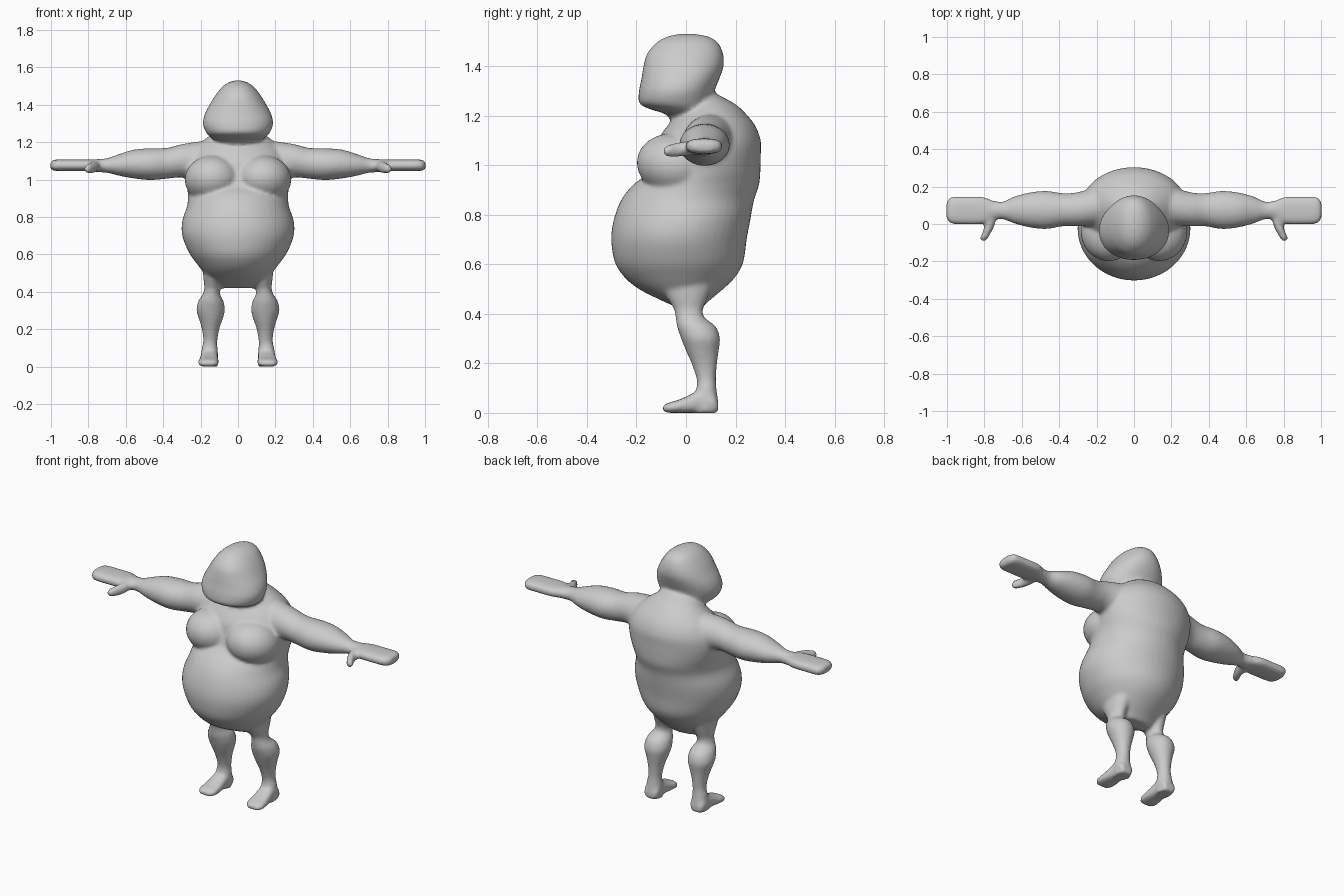
import bpy, bmesh, math
from mathutils import Vector, Matrix

skin = bpy.data.materials.new("grey skin")
skin.diffuse_color = (0.6, 0.6, 0.6, 1)
bm = bmesh.new()


def spline(rows, steps=4):
    """Smoothly fill in between the given cross-sections."""
    rows = [Vector(r) for r in rows]
    out = []
    for i in range(len(rows) - 1):
        a, b, c, d = rows[max(i - 1, 0)], rows[i], rows[i + 1], rows[min(i + 2, len(rows) - 1)]
        for s in range(steps):
            t = s / steps
            out.append(0.5 * (2 * b + (c - a) * t + (2 * a - 5 * b + 4 * c - d) * t * t
                              + (3 * b - a - 3 * c + d) * t ** 3))
    return out + [rows[-1]]


def loft(rows, place, n=32, power=1.0):
    """rows: (position, u_min, u_max, v_min, v_max); place maps (position, u, v) to a point."""
    rings = []
    for p, u0, u1, v0, v1 in spline(rows):
        ring = []
        for k in range(n):
            c, s = math.cos(math.tau * k / n), math.sin(math.tau * k / n)
            u = (u0 + u1) / 2 + (u1 - u0) / 2 * math.copysign(abs(c) ** power, c)
            v = (v0 + v1) / 2 + (v1 - v0) / 2 * math.copysign(abs(s) ** power, s)
            ring.append(bm.verts.new(place(p, u, v)))
        rings.append(ring)
    for a, b in zip(rings, rings[1:]):
        for k in range(n):
            bm.faces.new((a[k], a[(k + 1) % n], b[(k + 1) % n], b[k]))
    bm.faces.new(rings[0][::-1])
    bm.faces.new(rings[-1])


def upright(p, u, v):
    return (u, v, p)


def ball(centre, radii, tilt=0):
    m = Matrix.Translation(centre) @ Matrix.Rotation(tilt, 4, 'X') @ Matrix.Diagonal((*radii, 1))
    bmesh.ops.create_uvsphere(bm, u_segments=32, v_segments=20, radius=1, matrix=m)


# Belly, back and shoulders: height, half width, front, back
torso = [(.42, .10, -.02, .06), (.45, .135, -.09, .09), (.50, .18, -.19, .15), (.55, .22, -.25, .20),
         (.61, .262, -.288, .232), (.70, .298, -.302, .245), (.78, .298, -.292, .26),
         (.86, .272, -.262, .275), (.92, .268, -.215, .295), (.97, .275, -.155, .30),
         (1.04, .285, -.13, .302), (1.10, .275, -.115, .302), (1.16, .24, -.075, .28),
         (1.21, .185, -.03, .24), (1.25, .13, 0, .195), (1.29, .07, .03, .12)]
loft([(z, -w, w, f, b) for z, w, f, b in torso], upright, 48)

# Head and neck: height, half width, front, back
head = [(1.16, .10, -.05, .14), (1.205, .12, -.08, .115), (1.225, .145, -.14, .105),
        (1.25, .17, -.188, .105), (1.30, .188, -.19, .115), (1.35, .178, -.18, .135),
        (1.40, .152, -.172, .152), (1.45, .122, -.158, .15), (1.495, .086, -.12, .13),
        (1.52, .05, -.075, .09), (1.53, .02, -.03, .04)]
loft([(z, -w, w, f, b) for z, w, f, b in head], upright, 40, 0.95)

for side in (-1, 1):
    # Chest fold
    ball((side * .135, -.04, 1.0), (.15, .16, .128), -.2)

    # Arm running into a flat hand: reach, front, back, bottom, top
    loft([(.10, .0, .22, 1.0, 1.21), (.20, -.01, .20, .99, 1.205), (.30, -.012, .17, 1.012, 1.19),
          (.38, -.012, .165, 1.005, 1.17), (.47, -.027, .177, .998, 1.168), (.56, -.018, .168, 1.007, 1.16),
          (.64, .003, .147, 1.022, 1.135), (.70, .025, .12, 1.037, 1.115), (.75, .022, .125, 1.04, 1.11),
          (.80, .005, .14, 1.045, 1.108)],
         lambda p, u, v: (side * p, u, v))
    loft([(.76, .025, .125, 1.045, 1.107), (.81, .0, .145, 1.046, 1.108), (.90, -.002, .147, 1.046, 1.108),
          (.965, .0, .146, 1.046, 1.108), (.99, .012, .135, 1.05, 1.104), (1.003, .035, .11, 1.06, 1.094)],
         lambda p, u, v: (side * p, u, v), 32, 0.75)

    # Thumb: forward reach, inner, outer, bottom, top
    loft([(.06, .74, .80, 1.045, 1.10), (.02, .738, .80, 1.04, 1.10), (-.02, .75, .803, 1.035, 1.095),
          (-.05, .766, .812, 1.032, 1.09), (-.075, .78, .824, 1.034, 1.082), (-.09, .79, .815, 1.042, 1.072)],
         lambda p, u, v: (side * u, p, v), 16)

    # Leg: height, inner, outer, front, back
    loft([(.54, .06, .19, -.12, .12), (.47, .08, .185, -.08, .09), (.42, .096, .18, -.05, .07),
          (.385, .095, .19, -.042, .075), (.35, .077, .213, -.037, .12), (.30, .07, .222, -.02, .138),
          (.25, .083, .207, .0, .132), (.20, .10, .193, .022, .126), (.14, .11, .186, .042, .121),
          (.10, .109, .194, .042, .123), (.05, .105, .2, .03, .13), (0, .108, .2, .03, .128)],
         lambda p, u, v: (side * u, v, p), 24)

    # Foot: depth, inner, outer, bottom, top
    loft([(.13, .12, .19, 0, .045), (.11, .108, .2, 0, .08), (.06, .108, .2, 0, .095),
          (.02, .106, .205, 0, .075), (-.03, .102, .212, 0, .053), (-.065, .104, .213, 0, .043),
          (-.086, .115, .204, .003, .034), (-.094, .13, .19, .01, .026)],
         lambda p, u, v: (side * u, p, v), 24, 0.75)

bmesh.ops.recalc_face_normals(bm, faces=bm.faces)
mesh = bpy.data.meshes.new("body")
bm.to_mesh(mesh)
bm.free()
mesh.materials.append(skin)
body = bpy.data.objects.new("body", mesh)
bpy.context.collection.objects.link(body)

# Fuse all parts into one soft skin
fuse = body.modifiers.new("fuse", 'REMESH')
fuse.mode = 'VOXEL'
fuse.voxel_size = 0.01
fuse.use_smooth_shade = True
soften = body.modifiers.new("soften", 'SMOOTH')
soften.factor = 0.5
soften.iterations = 6
